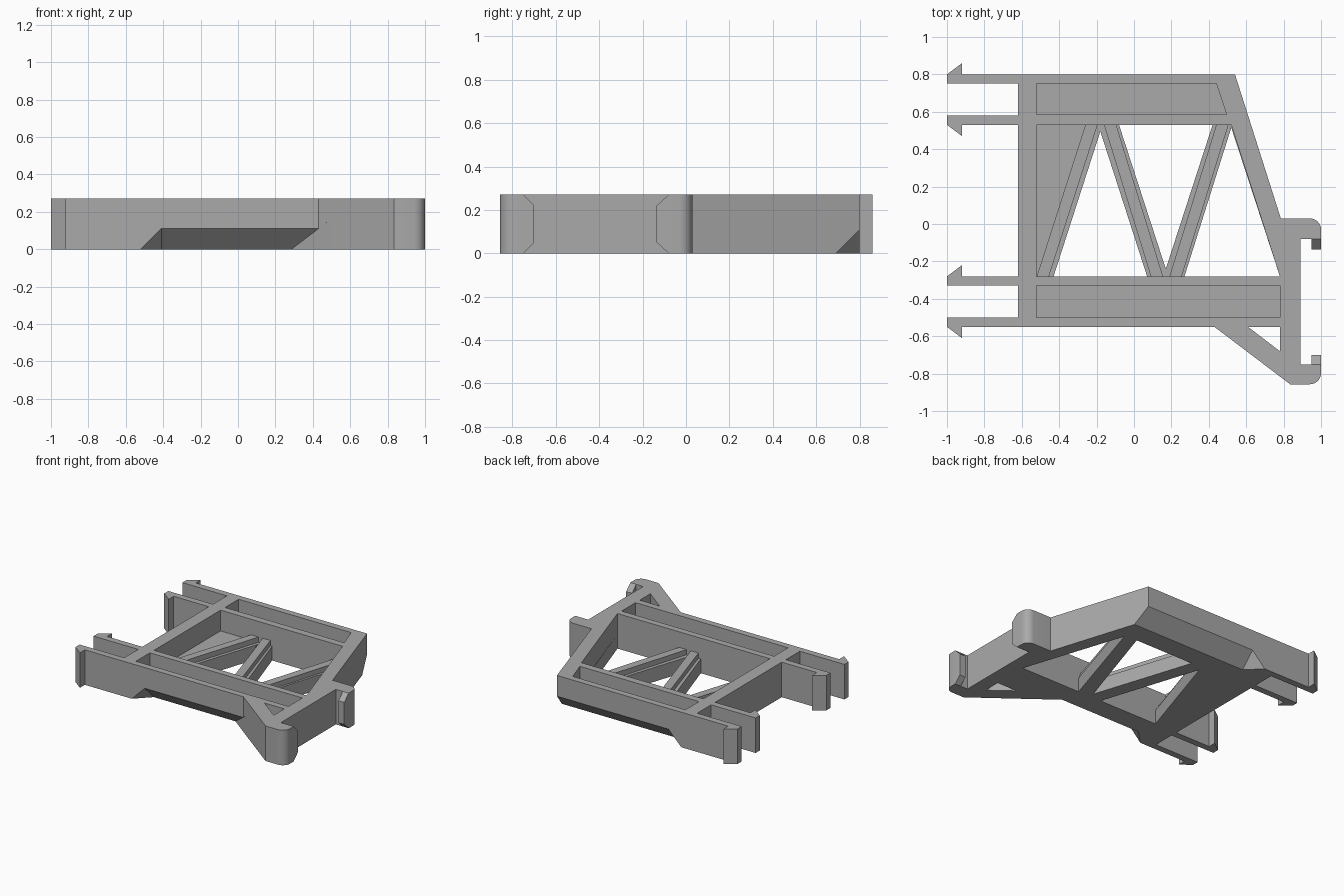
import bpy, bmesh, math

if "Cube" in bpy.data.objects:
    bpy.data.objects.remove(bpy.data.objects["Cube"])

H, FLOOR, RIB = 0.27, 0.11, 0.15      # wall, floor and rib heights

grey = bpy.data.materials.new("plain_grey")
grey.use_nodes = True
grey.diffuse_color = (0.4, 0.4, 0.4, 1)
grey.node_tree.nodes["Principled BSDF"].inputs["Base Color"].default_value = (0.4, 0.4, 0.4, 1)


def finish(name, bm):
    bmesh.ops.recalc_face_normals(bm, faces=bm.faces)
    mesh = bpy.data.meshes.new(name)
    bm.to_mesh(mesh)
    bm.free()
    mesh.materials.append(grey)
    ob = bpy.data.objects.new(name, mesh)
    bpy.context.collection.objects.link(ob)
    return ob


def prism(name, points, z0=0.0, z1=H):
    """Extrude a flat outline upward."""
    bm = bmesh.new()
    face = bm.faces.new([bm.verts.new((x, y, z0)) for x, y in points])
    top = bmesh.ops.extrude_face_region(bm, geom=[face])["geom"]
    bmesh.ops.translate(bm, verts=[v for v in top if isinstance(v, bmesh.types.BMVert)],
                        vec=(0, 0, z1 - z0))
    return finish(name, bm)


def hull(name, points):
    bm = bmesh.new()
    for p in points:
        bm.verts.new(p)
    bmesh.ops.convex_hull(bm, input=bm.verts)
    bmesh.ops.dissolve_limit(bm, angle_limit=0.01, verts=bm.verts, edges=bm.edges)
    return finish(name, bm)


def arc(cx, cy, r, start, end, steps=8):
    return [(cx + r * math.cos(math.radians(start + (end - start) * i / steps)),
             cy + r * math.sin(math.radians(start + (end - start) * i / steps)))
            for i in range(steps + 1)]


# Main frame with the diagonal brace and the clip bracket
outline = [(-0.62, 0.8), (-0.62, -0.55), (0.43, -0.55), (0.835, -0.857)]
outline += arc(0.94, -0.797, 0.06, -90, 0)
outline += [(1, -0.75), (0.89, -0.75), (0.89, -0.08), (1, -0.08)]
outline += arc(0.94, -0.03, 0.06, 0, 90)
outline += [(0.785, 0.03), (0.54, 0.8)]
frame = prism("frame", outline)

# Pockets, floor openings and underside chamfers
cutters = [
    prism("back_pocket", [(-0.52, 0.585), (0.495, 0.585), (0.44, 0.75), (-0.52, 0.75)], FLOOR, 0.4),
    prism("front_pocket", [(-0.52, -0.5), (0.78, -0.5), (0.78, -0.33), (-0.52, -0.33)], FLOOR, 0.4),
    prism("centre_bay", [(-0.52, -0.28), (0.78, -0.28), (0.52, 0.53), (-0.52, 0.53)], FLOOR, 0.4),
    prism("left_opening", [(-0.43, -0.28), (0.07, -0.28), (-0.18, 0.495)], -0.1, 0.2),
    prism("middle_opening", [(-0.08, 0.53), (0.42, 0.53), (0.17, -0.24)], -0.1, 0.2),
    prism("right_opening", [(0.27, -0.28), (0.78, -0.28), (0.52, 0.515)], -0.1, 0.2),
    prism("brace_opening", [(0.61, -0.55), (0.78, -0.55), (0.78, -0.68)], -0.1, 0.4),
]
for name, wall, side, x_out, x_in in (("front_chamfer", 0.55, -1, 0.496, 0.22),
                                      ("back_chamfer", 0.8, 1, 0.9, 0.9)):
    out, inn = side * (wall + 0.05), side * (wall - 0.16)
    cutters.append(hull(name, [(-0.41, out, 0.16), (-0.41, inn, -0.05), (-0.62, out, -0.05),
                               (x_out, out, 0.16), (x_in, inn, -0.05), (x_out, out, -0.05)]))
bpy.context.view_layer.objects.active = frame
for cutter in cutters:
    cutter.hide_render = True
    mod = frame.modifiers.new(cutter.name, "BOOLEAN")
    mod.operation, mod.solver, mod.object = "DIFFERENCE", "EXACT", cutter
    bpy.ops.object.modifier_apply(modifier=mod.name)
for cutter in cutters:
    bpy.data.objects.remove(cutter)

# Raised ribs on the truss members
for name, low, high in (("left_rib", -0.52, -0.26), ("middle_rib", 0.09, -0.16),
                        ("right_rib", 0.19, 0.44)):
    prism(name, [(low, -0.28), (low + 0.065, -0.28), (high + 0.065, 0.53), (high, 0.53)],
          FLOOR - 0.02, RIB)

# Barbed snap prongs
for i, (edge, d) in enumerate(((0.8, 1), (0.53, -1), (-0.28, 1), (-0.55, -1))):
    prism(f"snap_prong_{i + 1}", [(-0.62, edge), (-0.92, edge), (-0.92, edge + 0.06 * d), (-1, edge),
                                  (-1, edge - 0.05 * d), (-0.62, edge - 0.05 * d)])

# Chamfered clip teeth
for name, y, d in (("back_clip_tooth", -0.08, -0.055), ("front_clip_tooth", -0.75, 0.05)):
    hull(name, [(x, y + d * t, z) for x in (0.95, 1)
                for t, z in ((0, 0), (1, 0.05), (1, H - 0.05), (0, H))])

bpy.ops.object.select_all(action="DESELECT")
frame.select_set(True)
bpy.ops.object.shade_smooth_by_angle(angle=math.radians(30))
